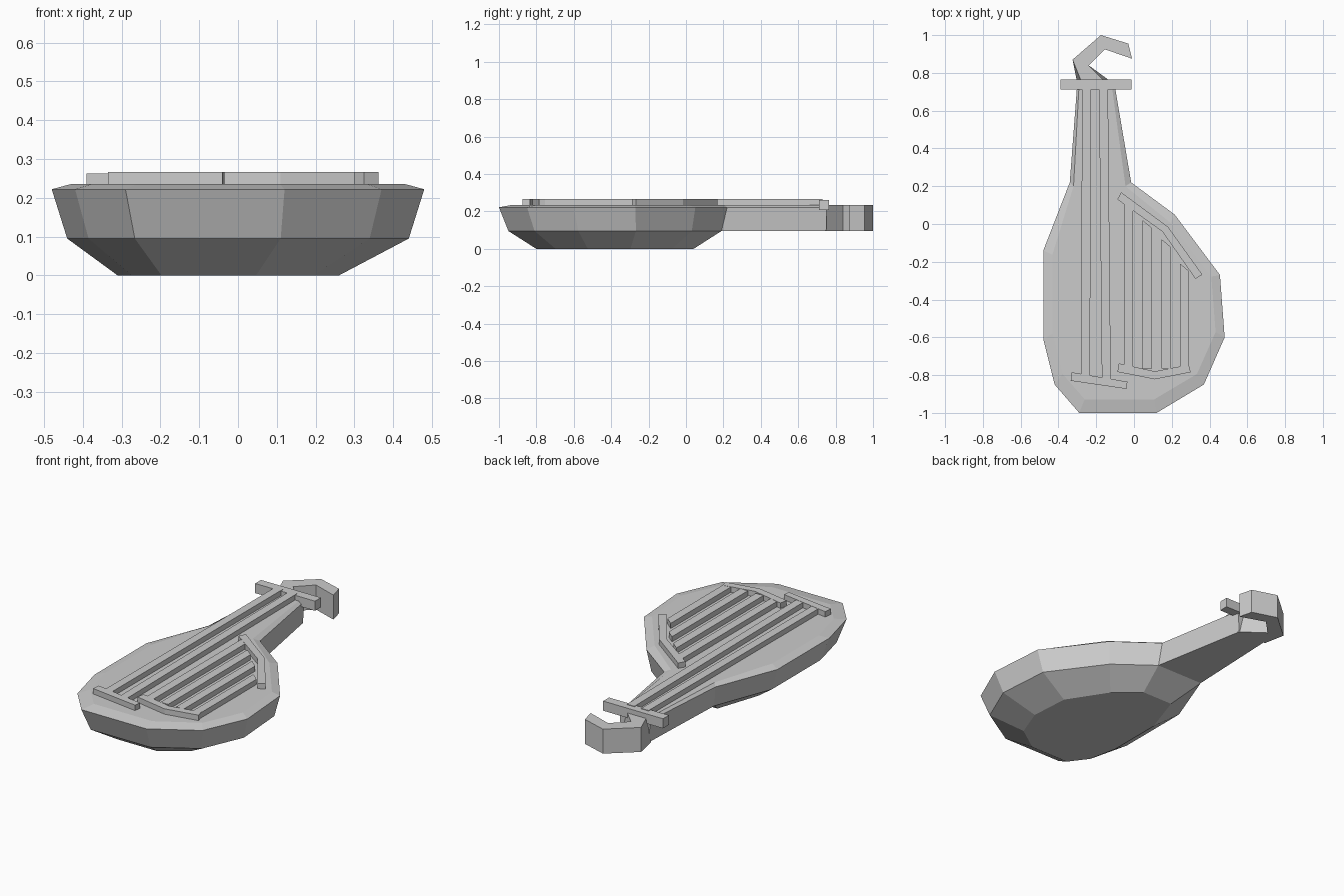
import bpy
import bmesh

cube = bpy.data.objects.get("Cube")
if cube:
    bpy.data.objects.remove(cube)

grey = bpy.data.materials.new("plain_grey")
grey.use_nodes = True
grey.diffuse_color = (0.6, 0.6, 0.6, 1)
grey.node_tree.nodes["Principled BSDF"].inputs["Base Color"].default_value = (0.6, 0.6, 0.6, 1)


def finish(name, bm):
    bmesh.ops.recalc_face_normals(bm, faces=bm.faces)
    mesh = bpy.data.meshes.new(name)
    bm.to_mesh(mesh)
    bm.free()
    mesh.materials.append(grey)
    obj = bpy.data.objects.new(name, mesh)
    bpy.context.collection.objects.link(obj)
    return obj


def add_ring(bm, points, z):
    return [bm.verts.new((x, y, z)) for x, y in points]


def bridge(bm, a, b):
    n = len(a)
    for i in range(n):
        j = (i + 1) % n
        bm.faces.new((a[i], a[j], b[j], b[i]))


def prism(name, points, z0, z1, top=None):
    bm = bmesh.new()
    low = add_ring(bm, points, z0)
    high = add_ring(bm, top or points, z1)
    bridge(bm, low, high)
    bm.faces.new(low)
    bm.faces.new(high)
    return finish(name, bm)


# Body and neck: one outline lofted through four levels
outline = [(-0.015, 0.22), (0.215, 0.05), (0.455, -0.27), (0.48, -0.6),
           (0.37, -0.85), (0.12, -1), (-0.29, -1), (-0.42, -0.85),
           (-0.48, -0.61), (-0.48, -0.14), (-0.34, 0.22)]


def scaled(sx, sy, cx=0, cy=-0.385):
    return [(cx + x * sx, cy + (y + 0.39) * sy) for x, y in outline]


bm = bmesh.new()
base = add_ring(bm, scaled(0.594, 0.69, -0.025, -0.38), 0)
mid = add_ring(bm, scaled(0.917, 0.934, 0, -0.38) + [(-0.29, 0.75), (-0.115, 0.75)], 0.095)
rim = add_ring(bm, outline + [(-0.3, 0.75), (-0.105, 0.75)], 0.222)
top_points = scaled(0.9, 0.89)
top_points[0], top_points[-1] = (-0.045, 0.2), (-0.32, 0.2)
deck = add_ring(bm, top_points + [(-0.29, 0.75), (-0.12, 0.75)], 0.235)
bridge(bm, base, mid[:11])
bridge(bm, mid, rim)
bridge(bm, rim, deck)
bm.faces.new((mid[10], mid[11], mid[12], mid[0]))
bm.faces.new(base)
bm.faces.new(deck)
finish("body_and_neck", bm)

# Curled head at the end of the neck
hook = [(-0.325, 0.87), (-0.175, 1), (-0.03, 0.955), (-0.01, 0.875),
        (-0.155, 0.925), (-0.24, 0.84)]
prism("scroll_head", [(-0.3, 0.745)] + hook + [(-0.11, 0.745)], 0.095, 0.235,
      [(-0.275, 0.745)] + hook + [(-0.145, 0.745)])

# Nut and bridges
prism("nut", [(-0.39, 0.712), (-0.012, 0.712), (-0.012, 0.765), (-0.39, 0.765)], 0.207, 0.262)
LOW, HIGH = 0.228, 0.266
prism("long_string_bridge", [(-0.335, -0.83), (-0.04, -0.873), (-0.035, -0.835), (-0.33, -0.785)],
      LOW, HIGH)
prism("short_string_bridge", [(-0.088, -0.783), (0.11, -0.822), (0.3, -0.785),
                              (0.29, -0.745), (0.11, -0.78), (-0.08, -0.738)], LOW, HIGH)
prism("upper_string_rail", [(-0.088, 0.13), (-0.068, 0.168), (0.18, -0.015), (0.362, -0.268),
                            (0.325, -0.29), (0.15, -0.04)], LOW, HIGH)

# Long strings: left edge at the bottom and at the top
for i, (bottom, top) in enumerate([(-0.28, -0.275), (-0.17, -0.185)]):
    prism(f"long_string_{i + 1}", [(bottom, -0.82), (bottom + 0.047, -0.82),
                                   (top + 0.047, 0.73), (top, 0.73)], LOW, HIGH - 0.001)

# Short strings, shortening toward the side
for i, end in enumerate([0.08, -0.02, -0.12, -0.25]):
    x = -0.053 + i * 0.099
    prism(f"short_string_{i + 1}", [(x, -0.765), (x + 0.048, -0.765),
                                    (x + 0.048, end), (x, end + 0.04)], LOW, HIGH - 0.001)
